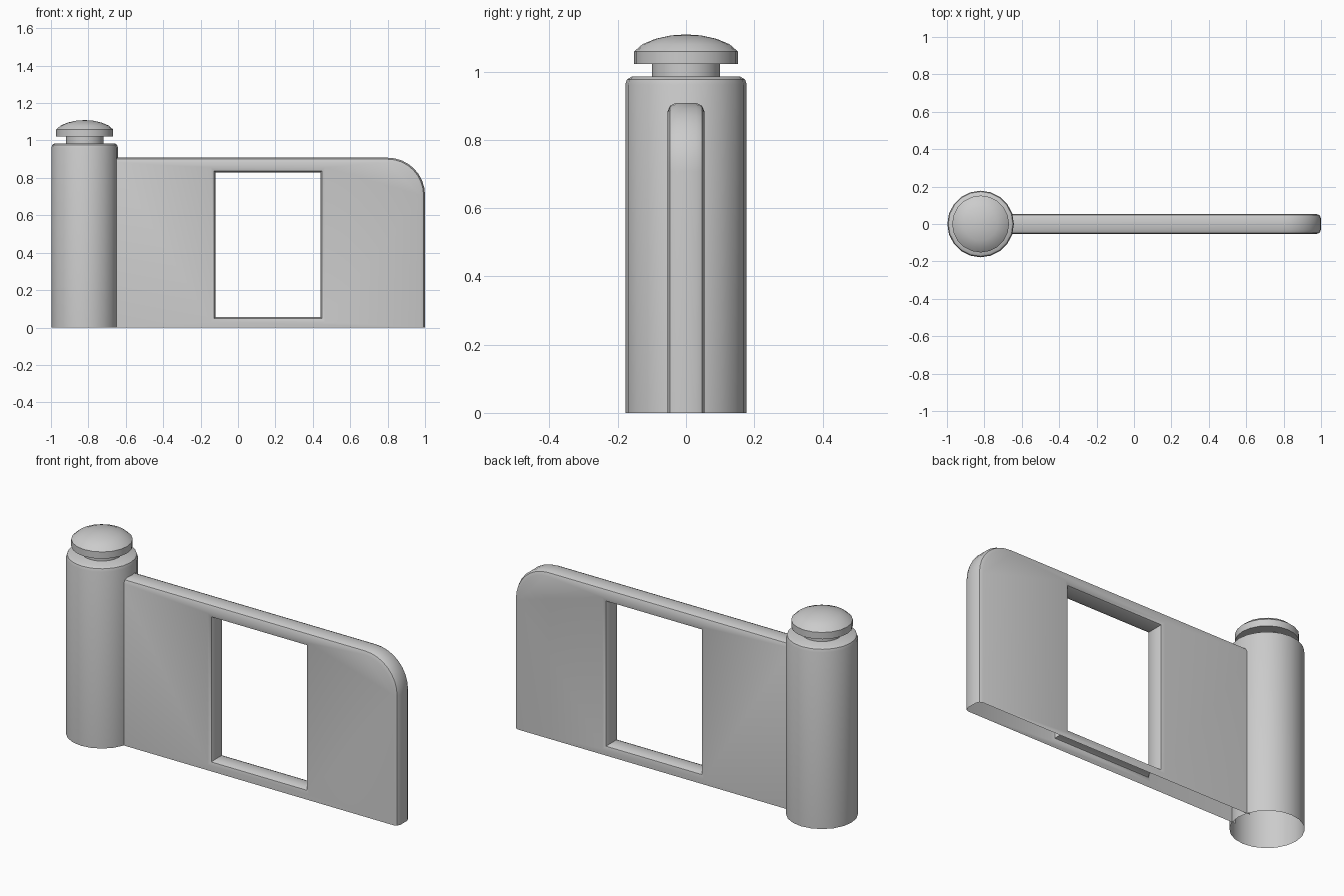
import bpy, bmesh, math

cube = bpy.data.objects.get("Cube")
if cube:
    bpy.data.objects.remove(cube, do_unlink=True)

GREY = (0.6, 0.6, 0.6, 1)
grey = bpy.data.materials.new("light grey")
grey.use_nodes = True
grey.diffuse_color = GREY
grey.node_tree.nodes["Principled BSDF"].inputs["Base Color"].default_value = GREY

SIDES = 20
POST_X = -0.82


def finish(name, bm):
    bmesh.ops.recalc_face_normals(bm, faces=bm.faces)
    mesh = bpy.data.meshes.new(name)
    bm.to_mesh(mesh)
    bm.free()
    mesh.materials.append(grey)
    obj = bpy.data.objects.new(name, mesh)
    bpy.context.collection.objects.link(obj)
    bpy.ops.object.select_all(action="DESELECT")
    obj.select_set(True)
    bpy.context.view_layer.objects.active = obj
    bpy.ops.object.shade_smooth_by_angle(angle=math.radians(35))


def lathe(name, profile):
    """Spin (radius, height) points around the post axis."""
    bm = bmesh.new()
    verts = [bm.verts.new((POST_X + r, 0, z)) for r, z in profile]
    edges = [bm.edges.new(pair) for pair in zip(verts, verts[1:])]
    bmesh.ops.spin(bm, geom=verts + edges, cent=(POST_X, 0, 0), axis=(0, 0, 1),
                   angle=math.tau, steps=SIDES)
    bmesh.ops.remove_doubles(bm, verts=bm.verts, dist=0.0005)
    finish(name, bm)


def bridge(bm, a, b, closed):
    """Join two matching rows of vertices with quads."""
    n = len(a)
    for i in range(n if closed else n - 1):
        j = (i + 1) % n
        bm.faces.new((a[i], a[j], b[j], b[i]))


# Post, open underneath, with neck and domed cap
lathe("post", [(0.178, 0), (0.178, 0.962), (0.173, 0.977), (0.16, 0.985), (0, 0.985)])
lathe("neck", [(0.1, 0.985), (0.1, 1.022)])
lathe("cap", [(0, 1.022), (0.152, 1.022), (0.152, 1.059), (0.128, 1.08),
              (0.09, 1.096), (0.045, 1.106), (0, 1.109)])

# Panel: a hollow plate with rounded rims around its edge and its window
LEFT, RIGHT, TOP, CORNER = -0.67, 1.0, 0.908, 0.2
rim = [(0.025, 0.054), (0.008, 0.047), (0, 0.03)]
rings = [(d, -y) for d, y in rim] + [(d, y) for d, y in reversed(rim)]


def outer_row(bm, d, y):
    pts = [(LEFT, TOP - d)]
    for i in range(9):
        a = math.pi / 2 * (1 - i / 8)
        pts.append((RIGHT - CORNER + (CORNER - d) * math.cos(a),
                    TOP - CORNER + (CORNER - d) * math.sin(a)))
    pts.append((RIGHT - d, 0))
    return [bm.verts.new((x, y, z)) for x, z in pts]


def window_row(bm, d, y):
    x0, x1, z0, z1 = -0.12 - d, 0.44 + d, 0.055 - d, 0.83 + d
    return [bm.verts.new((x, y, z)) for x, z in ((x0, z0), (x1, z0), (x1, z1), (x0, z1))]


bm = bmesh.new()
outer = [outer_row(bm, d, y) for d, y in rings]
window = [window_row(bm, d, y) for d, y in rings]
for k in range(len(rings) - 1):
    bridge(bm, outer[k], outer[k + 1], False)
    bridge(bm, window[k], window[k + 1], True)

# Flat front and back faces around the window
for k in (0, -1):
    foot = bm.verts.new((LEFT, rings[k][1], 0))
    edges = []
    for loop in (outer[k] + [foot], window[k]):
        for i, v in enumerate(loop):
            w = loop[i - 1]
            edges.append(bm.edges.get((v, w)) or bm.edges.new((v, w)))
    bmesh.ops.triangle_fill(bm, use_beauty=True, edges=edges, normal=(0, -1, 0))
finish("panel", bm)
